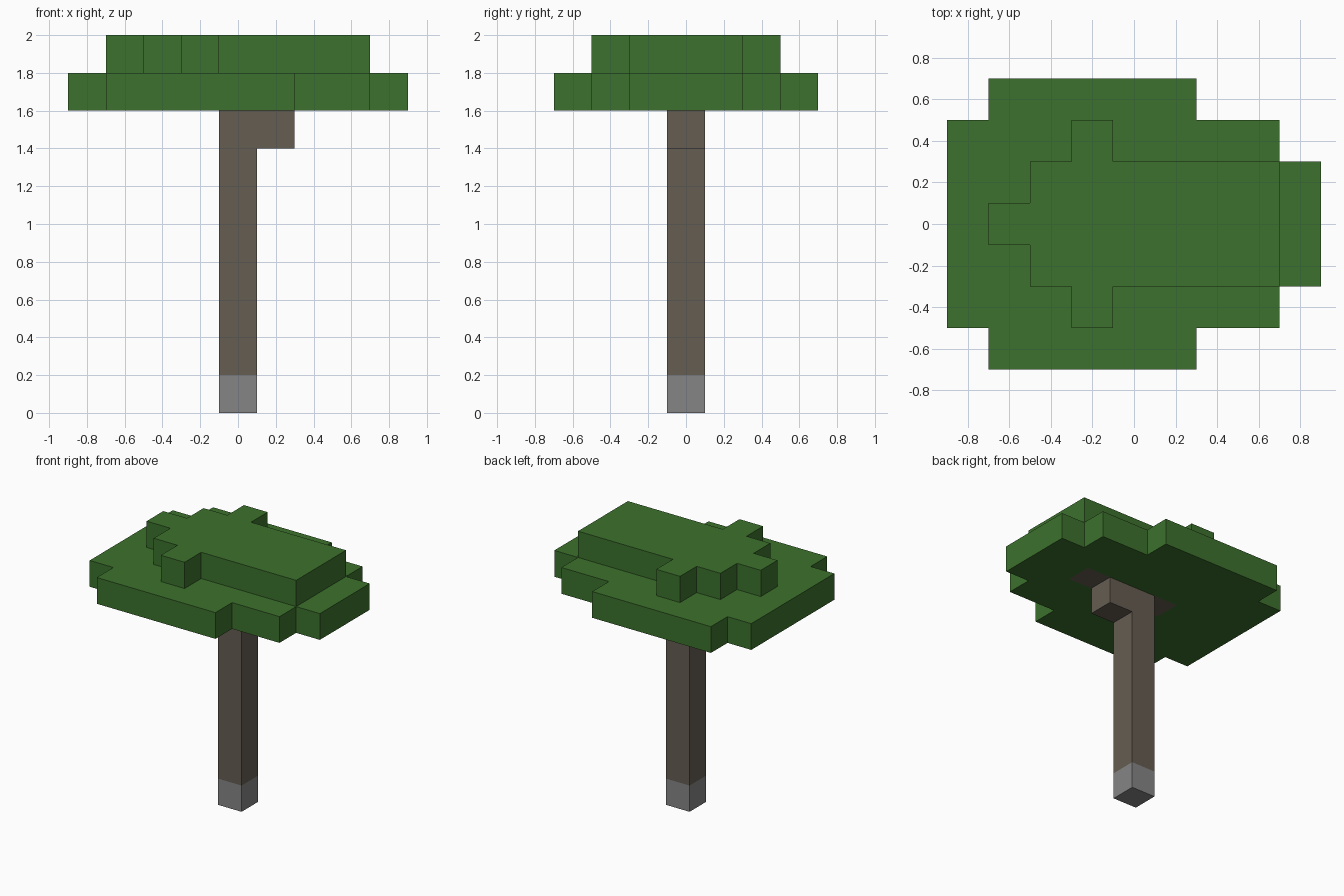
import bpy, bmesh
from itertools import product
from mathutils import Vector

if "Cube" in bpy.data.objects:
    bpy.data.objects.remove(bpy.data.objects["Cube"], do_unlink=True)

S = 0.2  # block size


def material(name, rgb):
    m = bpy.data.materials.new(name)
    m.use_nodes = True
    m.diffuse_color = (*rgb, 1)
    bsdf = m.node_tree.nodes["Principled BSDF"]
    bsdf.inputs["Base Color"].default_value = (*rgb, 1)
    bsdf.inputs["Roughness"].default_value = 0.9
    return m


def box(x0, x1, half_depth, z):
    """Blocks from x0 to x1, mirrored front to back, in layer z."""
    return set(product(range(x0, x1 + 1), range(-half_depth, half_depth + 1), [z]))


# Wooden trunk with a short branch and a crossbar set into the leaves
wood = {(0, 0, z) for z in range(1, 8)} | box(0, 1, 0, 7) | box(-1, 2, 0, 8)
# Stone foot under the trunk
stone = {(0, 0, 0)}
# Wide lower leaf layer, then the smaller crown on top
lower = (box(-4, 3, 2, 8) | box(-3, 1, 3, 8) | box(4, 4, 1, 8)) - wood
crown = box(-2, 3, 1, 9) | box(-3, -3, 0, 9) | box(-1, -1, 2, 9)

solid = wood | stone | lower | crown


def build(name, cells, mat):
    """Make the outer skin of a set of blocks, with flat regions merged."""
    bm = bmesh.new()
    axes = [Vector(a) for a in ((1, 0, 0), (0, 1, 0), (0, 0, 1))]
    for cell in sorted(cells):
        centre = Vector(cell) + axes[2] / 2
        for i, sign in product(range(3), (-1, 1)):
            normal = axes[i] * sign
            if tuple(int(c) for c in Vector(cell) + normal) in solid:
                continue
            u, v = axes[(i + 1) % 3] / 2, axes[(i + 2) % 3] / 2 * sign
            mid = centre + normal / 2
            corners = (mid - u - v, mid + u - v, mid + u + v, mid - u + v)
            bm.faces.new([bm.verts.new(c * S) for c in corners])
    bmesh.ops.remove_doubles(bm, verts=bm.verts[:], dist=0.001)
    bmesh.ops.dissolve_limit(bm, angle_limit=0.02, verts=bm.verts[:], edges=bm.edges[:])
    mesh = bpy.data.meshes.new(name)
    bm.to_mesh(mesh)
    bm.free()
    mesh.materials.append(mat)
    obj = bpy.data.objects.new(name, mesh)
    bpy.context.collection.objects.link(obj)


leaf_green = material("leaf green", (0.045, 0.165, 0.026))
build("lower_leaves", lower, leaf_green)
build("crown_leaves", crown, leaf_green)
build("trunk", wood, material("bark brown", (0.130, 0.109, 0.084)))
build("foot", stone, material("stone grey", (0.235, 0.235, 0.235)))
